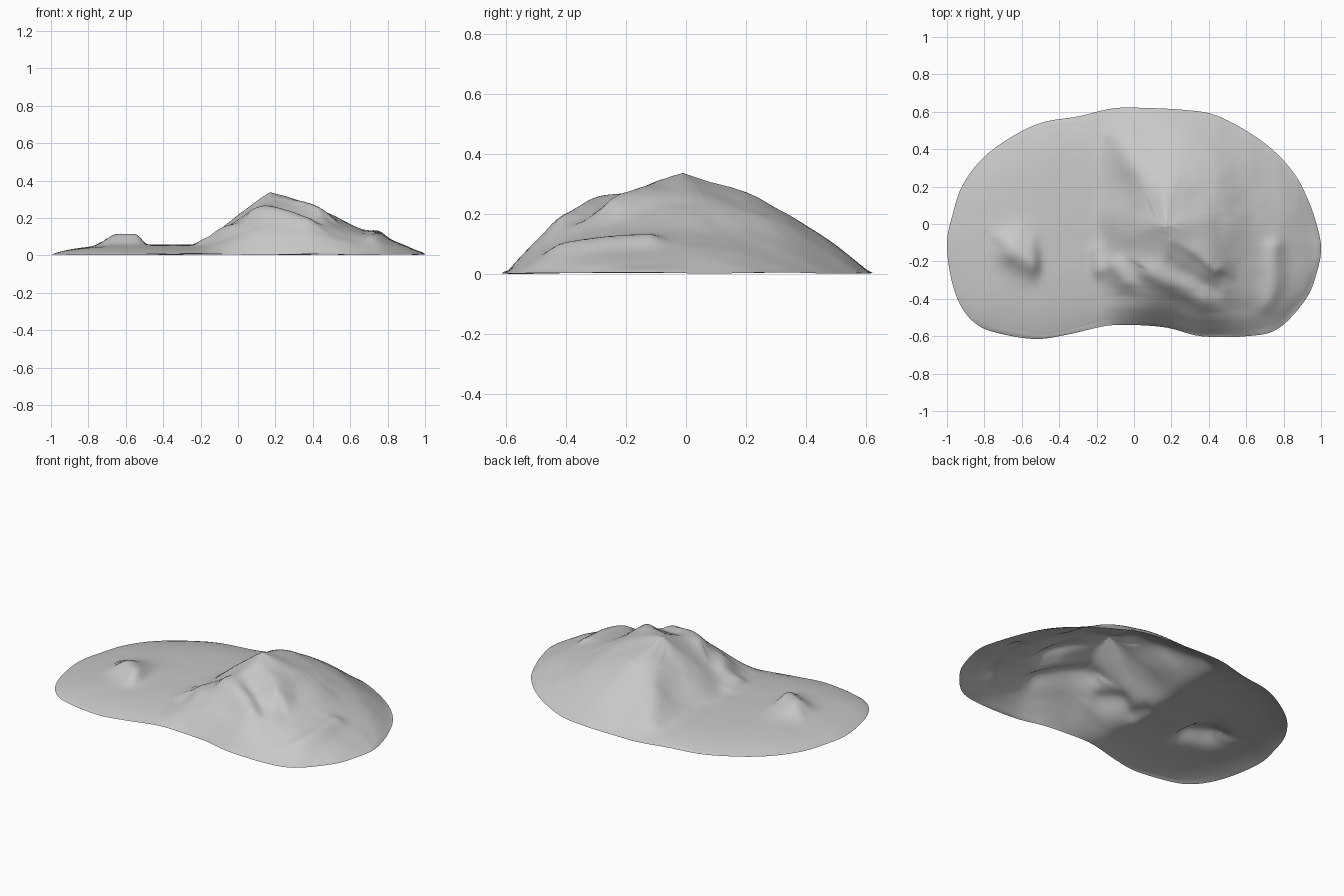
import bpy, bmesh, math
from mathutils import Vector, noise, kdtree

default = bpy.data.objects.get("Cube")
if default:
    bpy.data.objects.remove(default, do_unlink=True)

SUMMIT = Vector((0.17, -0.01))
RINGS = 64
STEPS = 6

# Shoreline, counter-clockwise from the east
SHORE = [(1, -.12), (.97, .02), (.93, .13), (.87, .25), (.77, .37), (.63, .48),
         (.44, .58), (.27, .61), (0, .622), (-.13, .615), (-.3, .575), (-.5, .54),
         (-.68, .45), (-.82, .34), (-.92, .2), (-.97, .05), (-1, -.1), (-.98, -.28),
         (-.93, -.43), (-.85, -.53), (-.74, -.58), (-.53, -.615), (-.35, -.59),
         (-.15, -.545), (0, -.54), (.18, -.555), (.36, -.6), (.6, -.6),
         (.77, -.56), (.92, -.4), (.98, -.25)]
WEST = SHORE.index((-1, -.1))
NORTH_SHORE = sorted(SHORE[:WEST + 1])
SOUTH_SHORE = sorted(SHORE[WEST:] + SHORE[:1])

# Mountain height along x, and its share of that height from south to north shore
ALONG_X = [(-.3, 0), (-.22, .035), (-.1, .13), (0, .22), (.1, .29), (.17, .335),
           (.3, .305), (.45, .26), (.6, .175), (.75, .11), (.85, .075), (1, 0)]
ACROSS = [(-1, 0), (-.85, .36), (-.75, .57), (-.6, .71), (-.5, .8), (-.34, .85),
          (-.17, .92), (0, 1), (.17, .89), (.33, .82), (.46, .74), (.65, .52),
          (.8, .31), (1, 0)]


def smooth_loop(points, steps):
    """Closed Catmull-Rom curve through the points."""
    pts = [Vector(p) for p in points]
    count = len(pts)
    loop = []
    for i in range(count):
        a, b, c, d = (pts[(i + k) % count] for k in (-1, 0, 1, 2))
        for j in range(steps):
            t = j / steps
            loop.append(0.5 * (2 * b + (c - a) * t + (2 * a - 5 * b + 4 * c - d) * t ** 2
                               + (3 * b - a - 3 * c + d) * t ** 3))
    return loop


def sample(profile, t):
    """Linear lookup in a profile."""
    if t <= profile[0][0]:
        return profile[0][1]
    for (t0, v0), (t1, v1) in zip(profile, profile[1:]):
        if t <= t1:
            return v0 + (v1 - v0) * (t - t0) / (t1 - t0)
    return profile[-1][1]


def soft_sample(profile, t, blur):
    """Lookup with the corners of the profile rounded off."""
    return sum(sample(profile, t + blur * k) for k in (-1, -.5, 0, .5, 1)) / 5


def ridge(p, start, end, height, width, steep=1.0):
    """Raised crest along a segment; its right-hand side can be steeper."""
    a, b = Vector(start), Vector(end)
    ab = b - a
    t = max(0, min(1, (p - a).dot(ab) / ab.length_squared))
    offset = p - (a + ab * t)
    side = ab.x * offset.y - ab.y * offset.x
    w = width / steep if side < 0 else width
    return height * math.exp(-(offset.length / w) ** 2)


def step_up(t, soft):
    return 1 / (1 + math.exp(-max(-40, min(40, t / soft))))


def across(p):
    """Position between the crest line (0) and the south or north shore (-1, 1)."""
    crest = SUMMIT.y - .11 * max(0, (abs(p.x) - .6) / .4)
    y = p.y - crest
    shore = sample(NORTH_SHORE if y > 0 else SOUTH_SHORE, p.x)
    return y / max(abs(shore - crest), .01)


def height(p, shore_distance):
    # Uneven sampling breaks up straight contours away from summit and shore
    away = min(1, (p - SUMMIT).length / 0.3)
    inland = min(1, shore_distance / .15)
    wobble = noise.noise_vector(Vector((p.x * 4, p.y * 4, 0.5)))
    q = p + wobble.xy * .03 * away * inland

    mountain = (soft_sample(ALONG_X, q.x, .06 * away)
                * soft_sample(ACROSS, across(q), .16 * away * inland))
    # Crests and gullies on the south-east face
    detail = ridge(q, (.22, -.08), (.45, -.23), .035, .08, 2)
    detail += ridge(q, (.08, -.26), (.36, -.42), .035, .07, 1.5)
    detail += ridge(q, (.2, -.22), (.42, -.36), -.025, .05)
    detail += ridge(q, (.75, -.14), (.72, -.42), .025, .05)
    # Knobs on the western foot
    detail += ridge(q, (-.22, -.14), (-.19, -.24), .025, .05)
    detail += ridge(q, (-.1, -.24), (-.05, -.31), .025, .05)
    # North spur, dropping more sharply to the west
    detail += ridge(q, (-.08, .48), (.06, .16), .03, .12, 1.6)
    mountain = max(mountain + detail * away * inland, 0.0001)

    # Low western ground with a small hill that breaks off to the east
    low = .055 * (1 - math.exp(-shore_distance / .15))
    hill = ridge(q, (-.63, -.14), (-.54, -.19), .062, .11, 1.3)
    low += hill * step_up(-.51 - q.x, .012)
    land = (mountain ** 6 + low ** 6) ** (1 / 6)

    # Roughness, then a limit on the slope at the shore
    rough = noise.fractal(Vector((p.x * 6, p.y * 6, 2)), 1, 2, 2)
    land = max(land + rough * .03 * land * away, 0.0001)
    limit = 1.3 * shore_distance + 0.0001
    return (land ** -5 + limit ** -5) ** -.2


# Island surface: rings spreading from the summit to the shore
shore = smooth_loop(SHORE, STEPS)
tree = kdtree.KDTree(len(shore))
for i, p in enumerate(shore):
    tree.insert((p.x, p.y, 0), i)
tree.balance()

bm = bmesh.new()


def add_point(p, at_shore=False):
    if at_shore:
        z = max(0, .004 + .006 * noise.noise(Vector((p.x * 3, p.y * 3, 0))))
    else:
        z = height(p, tree.find((p.x, p.y, 0))[2]) + .004
    return bm.verts.new((p.x, p.y, z))


top = add_point(SUMMIT)
rings = []
for r in range(1, RINGS + 1):
    s = r / RINGS
    rings.append([add_point(SUMMIT.lerp(p, s), r == RINGS) for p in shore])

count = len(shore)
for i in range(count):
    j = (i + 1) % count
    bm.faces.new((top, rings[0][i], rings[0][j]))
    for inner, outer in zip(rings, rings[1:]):
        bm.faces.new((inner[i], outer[i], outer[j], inner[j]))
for face in bm.faces:
    face.smooth = True

mesh = bpy.data.meshes.new("island_terrain")
bm.to_mesh(mesh)
bm.free()
island = bpy.data.objects.new("island_terrain", mesh)
bpy.context.collection.objects.link(island)

# Single stone colour
stone = bpy.data.materials.new("stone_grey")
stone.use_nodes = True
colour = (.58, .58, .58, 1)
stone.diffuse_color = colour
stone.node_tree.nodes["Principled BSDF"].inputs["Base Color"].default_value = colour
mesh.materials.append(stone)
